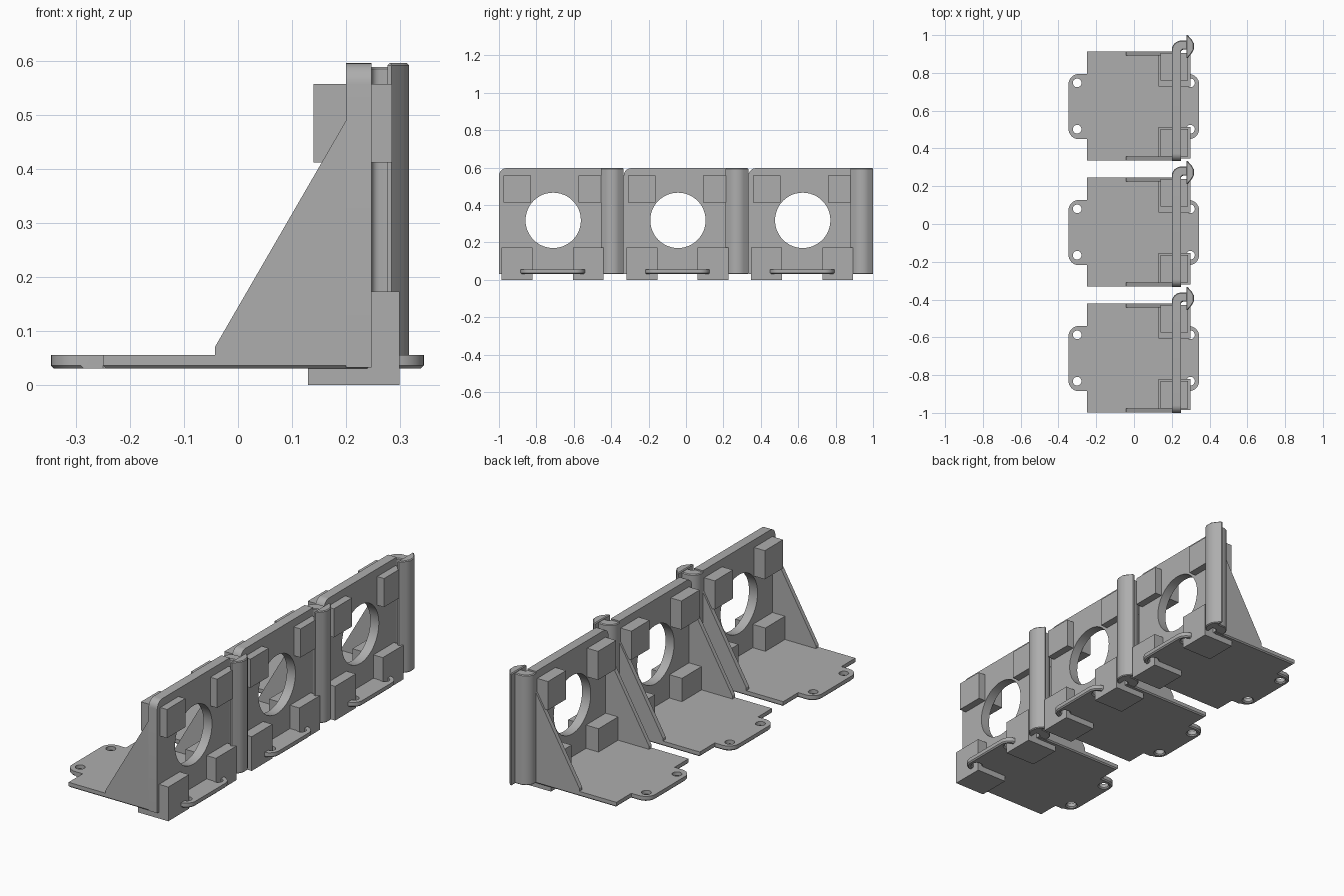
import bpy, bmesh, math

if "Cube" in bpy.data.objects:
    bpy.data.objects.remove(bpy.data.objects["Cube"])

GREY = bpy.data.materials.new("plain grey")
GREY.diffuse_color = (0.42, 0.42, 0.42, 1)
GREY.use_nodes = True
GREY.node_tree.nodes["Principled BSDF"].inputs["Base Color"].default_value = GREY.diffuse_color


def arc(cx, cy, r, a0, a1, n=8):
    """Points of an arc, angles in degrees."""
    return [(cx + r * math.cos(math.radians(a0 + (a1 - a0) * i / n)),
             cy + r * math.sin(math.radians(a0 + (a1 - a0) * i / n))) for i in range(n + 1)]


def circle(cx, cy, r, n=32):
    return arc(cx, cy, r, 0, 360, n)[:-1]


def extrude(name, outlines, lo, hi, axis, shift, chamfer_lo=0, chamfer_hi=0):
    """Extrude a filled outline (with holes) along an axis."""
    cu = bpy.data.curves.new(name, 'CURVE')
    cu.dimensions, cu.fill_mode, cu.extrude = '2D', 'BOTH', (hi - lo) / 2
    for pts in outlines:
        sp = cu.splines.new('POLY')
        sp.points.add(len(pts) - 1)
        for p, (u, v) in zip(sp.points, pts):
            p.co = (u, v, 0, 1)
        sp.use_cyclic_u = True
    tmp = bpy.data.objects.new("tmp", cu)
    bpy.context.collection.objects.link(tmp)
    bpy.context.view_layer.update()
    dg = bpy.context.evaluated_depsgraph_get()
    me = bpy.data.meshes.new_from_object(tmp.evaluated_get(dg))
    bpy.data.objects.remove(tmp)
    bm = bmesh.new()
    bm.from_mesh(me)
    bmesh.ops.remove_doubles(bm, verts=bm.verts, dist=1e-5)
    bmesh.ops.recalc_face_normals(bm, faces=bm.faces)
    bmesh.ops.dissolve_limit(bm, angle_limit=0.01, verts=bm.verts, edges=bm.edges)
    half = (hi - lo) / 2
    for size, sign in ((chamfer_lo, -1), (chamfer_hi, 1)):
        if size:
            rim = [e for e in bm.edges if all(abs(v.co.z - sign * half) < 1e-5 for v in e.verts)
                   and len(e.link_faces) == 2 and e.calc_face_angle(0) > 1]
            bmesh.ops.bevel(bm, geom=rim, offset=size, segments=1, affect='EDGES')
    for v in bm.verts:
        u, w, t = v.co.x, v.co.y, v.co.z + (lo + hi) / 2
        v.co = {'X': (t, u, w), 'Y': (u, t, w), 'Z': (u, w, t)}[axis]
        v.co.y += shift
    bmesh.ops.recalc_face_normals(bm, faces=bm.faces)
    bm.to_mesh(me)
    bm.free()
    me.materials.clear()
    me.materials.append(GREY)
    ob = bpy.data.objects.new(name, me)
    bpy.context.collection.objects.link(ob)
    bpy.ops.object.select_all(action='DESELECT')
    ob.select_set(True)
    bpy.context.view_layer.objects.active = ob
    bpy.ops.object.shade_smooth_by_angle(angle=math.radians(30))
    return ob


def block(name, x0, x1, y0, y1, z0, z1, shift):
    return extrude(name, [[(x0, y0), (x1, y0), (x1, y1), (x0, y1)]], z0, z1, 'Z', shift)


def bracket(i, s):
    # Base plate with rounded screw tabs on both sides
    a, b, r = -0.885, -0.54, 0.055
    base = [(-0.25, -0.998), (0.245, -0.998), (0.245, a)]
    base += arc(0.345 - r, a + r, r, -90, 0) + arc(0.345 - r, b - r, r, 0, 90)
    base += [(0.245, b), (0.245, -0.42), (-0.25, -0.42), (-0.25, b)]
    base += arc(-0.347 + r, b - r, r, 90, 180) + arc(-0.347 + r, a + r, r, 180, 270)
    base += [(-0.25, a)]
    holes = [circle(x, y, 0.023, 20) for x in (-0.301, 0.299) for y in (-0.832, -0.587)]
    extrude(f"base_plate_{i}", [base] + holes, 0.03, 0.055, 'Z', s, chamfer_lo=0.006)

    # Upright wall with a large round opening
    wall = [(-1, 0.032), (-0.42, 0.032), (-0.42, 0.597)] + arc(-0.96, 0.557, 0.04, 90, 180)
    extrude(f"upright_wall_{i}", [wall, circle(-0.71, 0.318, 0.148, 48)], 0.2, 0.248, 'X', s)

    # Curved elbow leading from the wall to the clip
    elbow = [(0.2, -0.425), (0.248, -0.425)] + arc(0.262, -0.425, 0.014, 180, 90, 4)
    elbow += [(0.285, -0.411), (0.285, -0.363)] + arc(0.25, -0.413, 0.05, 90, 180)
    extrude(f"elbow_{i}", [elbow], 0.032, 0.59, 'Z', s, 0.004, 0.004)

    # Tall clip strip with slanted sides
    clip = [(0.277, -0.455), (0.285, -0.455), (0.307, -0.428), (0.317, -0.41),
            (0.317, -0.378), (0.307, -0.36), (0.285, -0.334), (0.277, -0.334)]
    extrude(f"clip_strip_{i}", [clip], 0.03, 0.597, 'Z', s, 0.004, 0.004)

    # Triangular side gussets
    tri = [(-0.043, 0.05), (0.21, 0.05), (0.21, 0.507), (0.2, 0.49), (-0.043, 0.07)]
    for side, (y0, y1) in (("front", (-0.998, -0.977)), ("rear", (-0.442, -0.42))):
        extrude(f"{side}_gusset_{i}", [tri], y0, y1, 'Y', s)

    # Square blocks passing through the wall near each corner
    for side, (y0, y1), (l0, l1) in (("front", (-0.976, -0.83), (-0.986, -0.82)),
                                     ("rear", (-0.575, -0.43), (-0.605, -0.44))):
        block(f"upper_{side}_block_{i}", 0.14, 0.286, y0, y1, 0.413, 0.558, s)
        block(f"lower_{side}_block_{i}", 0.13, 0.3, l0, l1, 0, 0.173, s)


for i in range(3):
    bracket(i + 1, i * 0.667)
